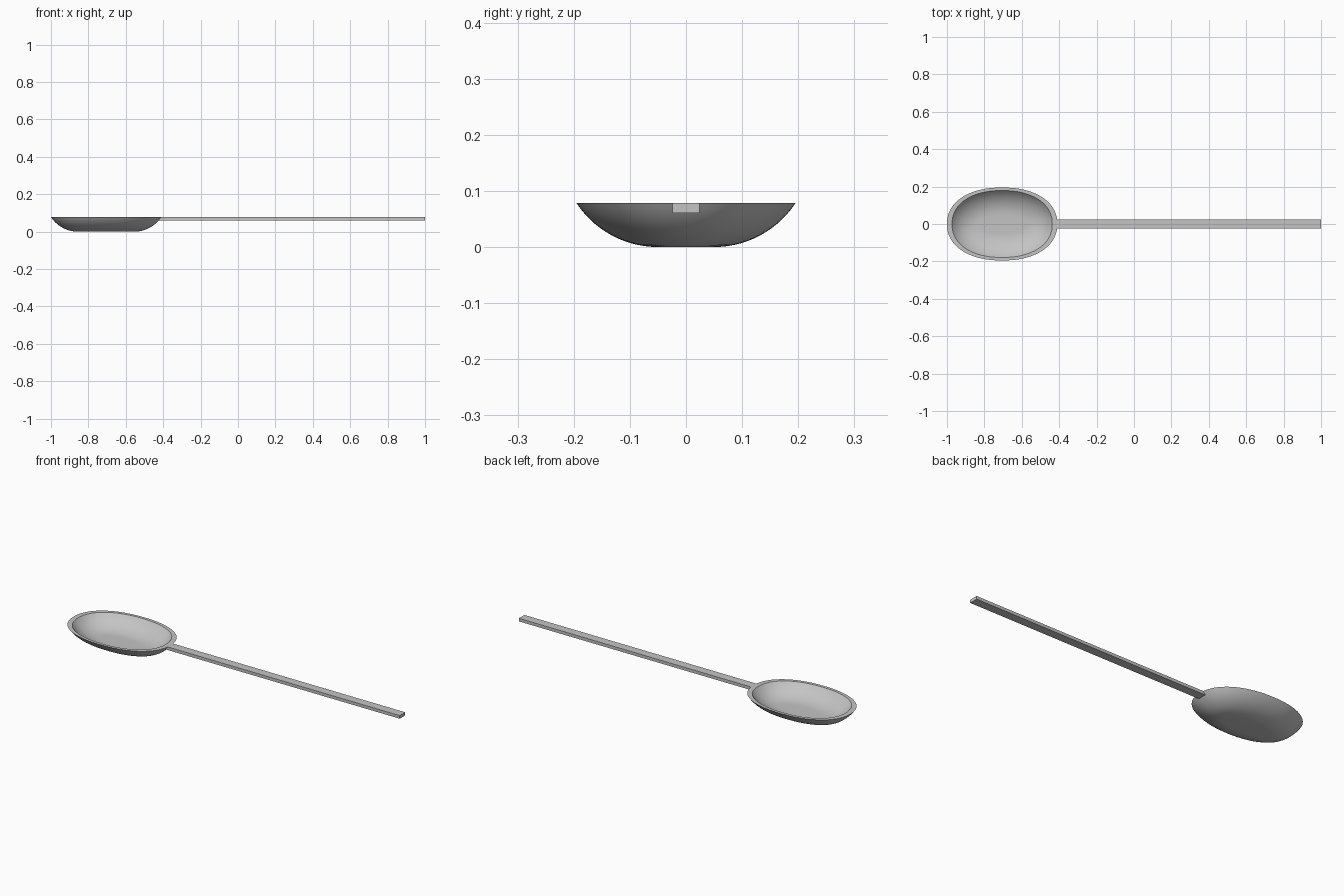
import bpy, bmesh, math

cube = bpy.data.objects.get("Cube")
if cube:
    bpy.data.objects.remove(cube)

RIM_Z = 0.078
BOWL_X = -0.705
SEGMENTS = 96
STEPS = 14

metal = bpy.data.materials.new("grey_metal")
metal.use_nodes = True
grey = (0.55, 0.55, 0.55, 1)
metal.diffuse_color = grey
metal.node_tree.nodes["Principled BSDF"].inputs["Base Color"].default_value = grey


def finish(name, bm):
    bmesh.ops.recalc_face_normals(bm, faces=bm.faces)
    mesh = bpy.data.meshes.new(name)
    bm.to_mesh(mesh)
    bm.free()
    mesh.materials.append(metal)
    obj = bpy.data.objects.new(name, mesh)
    bpy.context.collection.objects.link(obj)
    return obj


def oval(bm, a, b, z, power=2.2):
    """Ring of vertices on a slightly squared oval."""
    ring = []
    for i in range(SEGMENTS):
        t = math.tau * i / SEGMENTS
        c, s = math.cos(t), math.sin(t)
        x = math.copysign(abs(c) ** (2 / power), c) * a
        y = math.copysign(abs(s) ** (2 / power), s) * b
        ring.append(bm.verts.new((BOWL_X + x, y, z)))
    return ring


def wall(bm, a, b, run, depth):
    """Rings along an arc from the rim down to the flat floor."""
    sweep = 2 * math.atan(depth / run)
    radius = run / math.sin(sweep)
    rings = []
    for k in range(STEPS + 1):
        angle = sweep * (1 - k / STEPS)
        inset = run - radius * math.sin(angle)
        z = RIM_Z - depth + radius * (1 - math.cos(angle))
        rings.append(oval(bm, a - inset, b - inset, z))
    return rings


# Bowl: outer wall, flat rim and inner wall in one closed shell
bm = bmesh.new()
outer = wall(bm, 0.295, 0.195, 0.145, RIM_Z)
inner = wall(bm, 0.268, 0.179, 0.131, 0.064)
rings = outer[::-1] + inner
for lower, upper in zip(rings, rings[1:]):
    for i in range(SEGMENTS):
        j = (i + 1) % SEGMENTS
        bm.faces.new((lower[i], lower[j], upper[j], upper[i]))
bm.faces.new(rings[0])
bm.faces.new(rings[-1])
bowl = finish("spoon_bowl", bm)
bpy.ops.object.select_all(action="DESELECT")
bowl.select_set(True)
bpy.context.view_layer.objects.active = bowl
bpy.ops.object.shade_smooth_by_angle(angle=math.radians(30))

# Handle: straight flat bar running from the rim
bm = bmesh.new()
bmesh.ops.create_cube(bm, size=1)
start, end, width, height = -0.43, 1.0, 0.048, 0.017
bmesh.ops.scale(bm, vec=(end - start, width, height), verts=bm.verts)
bmesh.ops.translate(bm, vec=((start + end) / 2, 0, RIM_Z - height / 2), verts=bm.verts)
finish("handle", bm)
